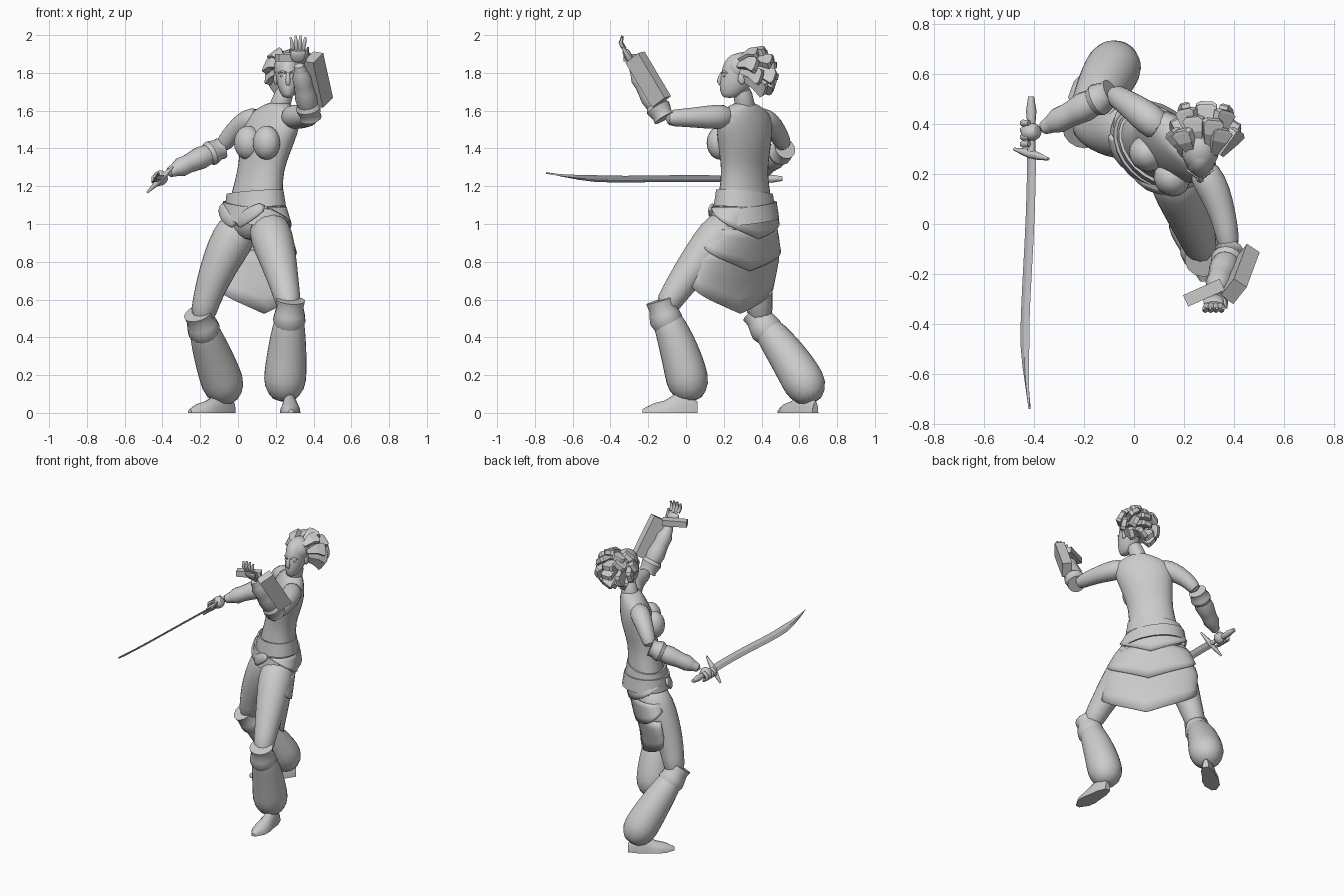
import bpy, bmesh, math, random
from mathutils import Vector

random.seed(4)
if "Cube" in bpy.data.objects:
    bpy.data.objects.remove(bpy.data.objects["Cube"])

clay = bpy.data.materials.new("plain_grey")
clay.use_nodes = True
grey = (0.6, 0.6, 0.6, 1)
clay.diffuse_color = grey
clay.node_tree.nodes["Principled BSDF"].inputs["Base Color"].default_value = grey

X, Y, UP = Vector((1, 0, 0)), Vector((0, 1, 0)), Vector((0, 0, 1))
SIDE = (X - Y).normalized()      # towards the body's left
BACK = (X + Y).normalized()      # away from the chest
SQUARE = ((-1, -1), (1, -1), (1, 1), (-1, 1))


def at(x, y, z):
    return Vector((x, y, z))


def loft(name, rings, closed=True, caps=True, angle=40, rounding=0, thick=0):
    """Skin a list of equal-length point rings."""
    bm = bmesh.new()
    rows = [[bm.verts.new(p) for p in ring] for ring in rings]
    count = len(rows[0])
    for low, high in zip(rows, rows[1:]):
        for j in range(count if closed else count - 1):
            k = (j + 1) % count
            bm.faces.new((low[j], low[k], high[k], high[j]))
    if caps and closed:
        bm.faces.new(rows[0])
        bm.faces.new(rows[-1])
    bmesh.ops.recalc_face_normals(bm, faces=bm.faces)
    mesh = bpy.data.meshes.new(name)
    bm.to_mesh(mesh)
    bm.free()
    mesh.materials.append(clay)
    ob = bpy.data.objects.new(name, mesh)
    bpy.context.collection.objects.link(ob)
    if angle:
        bpy.ops.object.select_all(action='DESELECT')
        ob.select_set(True)
        bpy.context.view_layer.objects.active = ob
        bpy.ops.object.shade_smooth_by_angle(angle=math.radians(angle))
    if thick:
        ob.modifiers.new("thickness", 'SOLIDIFY').thickness = thick
    if rounding:
        ob.modifiers.new("rounding", 'SUBSURF').levels = rounding


def oval(centre, a, b, u=SIDE, w=BACK, count=16):
    turns = [math.tau * i / count for i in range(count)]
    return [centre + u * a * math.sin(t) + w * b * math.cos(t) for t in turns]


def limb(name, start, end, radii, bow=Vector(), count=12, flat=1, ref=Y, rounding=1, angle=60):
    """Round limb with evenly spaced radii; bow shifts its middle."""
    last = len(radii) - 1
    path = [start.lerp(end, i / last) + bow * 4 * i / last * (1 - i / last) for i in range(last + 1)]
    rings = []
    for i, r in enumerate(radii):
        t = (path[min(i + 1, last)] - path[max(i - 1, 0)]).normalized()
        u = t.cross(ref).normalized()
        rings.append(oval(path[i], r, r * flat, u, u.cross(t), count))
    loft(name, rings, rounding=rounding, angle=angle)


def detail(name, start, end, radii, bow=Vector(), ref=Y):
    limb(name, start, end, radii, bow, count=6, ref=ref, rounding=0)


def cuff(name, start, end, r):
    profile = (.95, .88, 1, 1.08, .9)
    limb(name, start, end, [r * p for p in profile], count=14, rounding=0, angle=35)


def block(name, centre, axis, across, length, width, depth):
    axis = axis.normalized()
    k = axis.cross(across).normalized()
    u = k.cross(axis)
    loft(name, [[centre + (axis * e * length + u * x * width + k * y * depth) / 2
                 for x, y in SQUARE] for e in (-1, 1)], angle=0)


def ball(name, centre, a, b, h, u=X, w=Y):
    turns = [math.radians(d) for d in range(-85, 90, 17)]
    loft(name, [oval(centre + UP * h * math.sin(t), a * math.cos(t), b * math.cos(t), u, w)
                for t in turns])


# Torso and pelvis: height, half width, half depth; it leans towards the neck
hips = at(.09, .31, 0)
rings = []
for z, a, b in ((.91, .07, .07), (.97, .16, .12), (1.07, .18, .13), (1.24, .145, .1), (1.33, .152, .102),
                (1.43, .172, .115), (1.53, .195, .1), (1.59, .175, .08), (1.625, .1, .065), (1.645, .05, .05)):
    lean = max(z - 1.1, 0) / .53
    rings.append(oval(hips + X * .12 * lean ** 1.3 + UP * z, a, b))
loft("torso", rings, rounding=1)
limb("neck", at(.2, .32, 1.57), at(.26, .295, 1.73), (.065, .052, .052))

# Bodice cups and crossed sash
for tag, s in (("left", 1), ("right", -1)):
    ball(tag + "_bodice_cup", at(.155, .285, 1.43) + SIDE * s * .07 - BACK * .075, .076, .07, .09, SIDE, BACK)
    limb(tag + "_sash", hips + SIDE * s * .17 - BACK * .09 + UP * 1.1, hips - BACK * .14 + UP * .99,
         (.03, .042, .03), -BACK * .035, flat=.4, ref=BACK)

# Two tilted belts
for tag, low, high, grow, tilt in (("upper", 1.08, 1.17, -.01, .08), ("lower", 1.01, 1.1, .01, -.12)):
    rings = []
    for z, lip in ((low, .015), (low, .026), (high, .012), (high, 0)):
        ring = oval(hips + UP * z, .172 + grow + lip, .122 + grow + lip, count=24)
        rings.append([p + UP * tilt * (p - hips).dot(SIDE) for p in ring])
    loft(tag + "_belt", rings, caps=False, angle=30)


# Wrap skirt: overlapping tiers, open in front, with a hem pointed at the back
def skirt_point(phi, z, out):
    k = min(max((1.1 - z) * 2, 0), 1)
    centre = hips + at(-.02, -.09, 0) * k ** 1.3 + UP * z
    a = .185 + .125 * min(k * 1.8, 1)
    b = .145 - .045 * k
    return centre + SIDE * (a + out) * math.sin(phi) + BACK * (b + out) * math.cos(phi)


for tier, (top, hem, reach) in enumerate(((1.09, .92, 120), (.97, .75, 108), (.86, .525, 98))):
    rings = []
    for f in (0, .25, .5, .75, 1):
        ring = []
        for j in range(25):
            q = j / 12 - 1
            z = top + (hem + .17 * abs(q) - top) * f
            ring.append(skirt_point(math.radians(reach) * q, z, .008 * f - .005 * tier))
        rings.append(ring)
    loft(f"skirt_tier_{tier}", rings, closed=False, angle=30, thick=.006)


# Legs: thigh, flared knee cuff, baggy lower leg and shoe
def leg(tag, hip, knee, ankle, bow, heel, toe):
    limb(tag + "_thigh", hip, knee, (.11, .12, .105, .09, .075, .068), bow)
    limb(tag + "_trouser", knee, ankle, (.07, .088, .1, .109, .115, .116, .055), Y * .02, count=14)
    along = (ankle - knee).normalized()
    cuff(tag + "_knee_cuff", knee - along * .06, knee + along * .09, .081)
    across = (toe - heel).normalized().cross(UP)
    widths = (.02, .04, .045, .055, .05, .015)
    heights = (.06, .11, .1, .065, .05, .02)
    rings = []
    for i, (w, h) in enumerate(zip(widths, heights)):
        arc = [math.pi * j / 8 for j in range(9)]
        rings.append([heel.lerp(toe, i / 5) + across * w * math.cos(t) + UP * h * math.sin(t) for t in arc])
    loft(tag + "_shoe", rings, angle=50)


leg("left", at(.15, .25, 1.02), at(.275, -.12, .54), at(.24, .03, .055), at(.008, -.02, 0),
    at(.27, .06, 0), at(.28, -.23, 0))
leg("right", at(.03, .38, 1.02), at(-.195, .4, .48), at(-.045, .68, .055), at(-.03, -.02, 0),
    at(-.025, .685, 0), at(-.255, .495, 0))


# Arms: upper arm, forearm, elbow cuff and bracer
def arm(tag, shoulder, elbow, wrist, bow):
    limb(tag + "_upper_arm", shoulder, elbow, (.06, .07, .06, .05, .045), bow)
    limb(tag + "_forearm", elbow, wrist, (.045, .055, .052, .042, .03))
    cuff(tag + "_elbow_cuff", elbow, elbow.lerp(wrist, .25), .062)
    limb(tag + "_bracer", elbow.lerp(wrist, .25), elbow.lerp(wrist, .85), (.055, .061, .055, .05, .052, .035),
         count=14, rounding=0, angle=35)


left_elbow, left_wrist = at(.385, -.115, 1.56), at(.32, -.29, 1.855)
right_elbow, right_wrist = at(-.09, .525, 1.4), at(-.38, .375, 1.265)
arm("left", at(.26, .24, 1.57), left_elbow, left_wrist, at(.02, .02, 0))
arm("right", at(.12, .37, 1.565), right_elbow, right_wrist, at(-.01, .015, .03))
block("forearm_shield", at(.425, -.2, 1.765), left_wrist - left_elbow, X - Y * .8, .28, .062, .1)
block("hand_guard", at(.28, -.275, 1.88), X + Y * .45, UP, .16, .04, .05)

# Open left hand, fingers up
palm = at(.318, -.325, 1.925)
limb("left_palm", left_wrist, palm, (.028, .043, .045, .036), flat=.5)
for i in range(4):
    spread = i - 1.5
    base = palm + X * spread * .018
    detail(f"left_finger_{i}", base, base + at(spread * .008, -.012, .075 - .008 * abs(spread)),
           (.012, .012, .006), -Y * .014)
detail("left_thumb", left_wrist + X * .02, left_wrist + at(.05, -.045, .08), (.014, .012, .006), X * .01)

# Right fist round the grip
limb("right_fist", right_wrist, at(-.445, .36, 1.22), (.028, .042, .042, .025), flat=.9)
for i in range(4):
    knuckle = at(-.42, .32 + i * .028, 1.265)
    detail(f"right_finger_{i}", knuckle, knuckle - UP * .06, (.012, .014, .014, .01), -X * .03)

# Curved sword
hilt, point = at(-.41, .28, 1.237), at(-.418, -.74, 1.27)
edge, face = (X + UP).normalized(), (X - UP).normalized()
limb("sword_grip", at(-.412, .51, 1.24), hilt, (.012, .021, .016, .015, .016), ref=UP, rounding=0)
detail("sword_guard", hilt - edge * .1 + Y * .02, hilt + edge * .095 - Y * .02, (.006, .014, .02, .014, .006))
rings = []
for i in range(13):
    f = i / 12
    centre = hilt.lerp(point, f) - edge * .03 * math.sin(math.pi * f * f)
    w = .025 * min(1, (1 - f) * 4 + .05)
    rings.append([centre + edge * w, centre + face * .006, centre - edge * w, centre - face * .006])
loft("sword_blade", rings, angle=25)

# Head: height and half width, with the chin set forward
mid = X * .265
rings = []
for z, a in ((1.667, .02), (1.685, .037), (1.72, .053), (1.755, .062), (1.8, .067),
             (1.845, .065), (1.88, .05), (1.905, .025)):
    chin = max(1.84 - z, 0) / .17
    rings.append(oval(mid + Y * (.292 - .06 * chin ** 1.5) + UP * z, a, a * 1.5, X, Y))
loft("head", rings, rounding=1)
detail("nose", mid + at(0, .194, 1.8), mid + at(0, .188, 1.735), (.008, .012, .016, .01), -Y * .012)
lips = mid + at(0, .206, 1.71)
detail("lips", lips - X * .024, lips + X * .024, (.004, .011, .004), -Y * .016, UP)
for tag, s in (("left", 1), ("right", -1)):
    eye = mid + at(s * .028, .205, 1.783)
    ball(tag + "_eye", eye, .014, .01, .007)
    detail(tag + "_brow", eye + at(-s * .018, -.017, .017), eye + at(s * .024, .012, .017),
           (.006, .007, .004), UP * .006, UP)
    ball(tag + "_ear", mid + at(s * .065, .295, 1.77), .012, .02, .032)
ball("hair_cap", mid + at(0, .305, 1.825), .077, .1, .085)

# Chunky hair locks fanning backwards
core = at(.28, .325, 1.79)
for lift, count, spread in ((55, 4, 70), (25, 5, 75), (-5, 5, 65), (-35, 4, 50)):
    for i in range(count):
        turn = math.radians(spread * (2 * i / (count - 1) - 1) + random.uniform(-6, 6))
        rise = math.radians(lift + random.uniform(-6, 6))
        out = at(math.sin(turn) * math.cos(rise), math.cos(turn) * math.cos(rise), math.sin(rise))
        tip = core + out * random.uniform(.13, .155) + Y * .015
        root = core + out * .07 - Y * .06 + UP * .025
        bend = root.lerp(tip, .6) + UP * .012
        axis = (tip - root).normalized()
        wide = axis.cross(out if abs(out.y) < .95 else UP).normalized()
        thin = wide.cross(axis)
        stations = ((root, .014, .01), (bend, .032, .016), (tip, .042, .018), (tip + axis * .012, .025, .014))
        loft("hair_lock", [[c + wide * w * x + thin * h * y for x, y in SQUARE]
                           for c, w, h in stations], angle=0)
